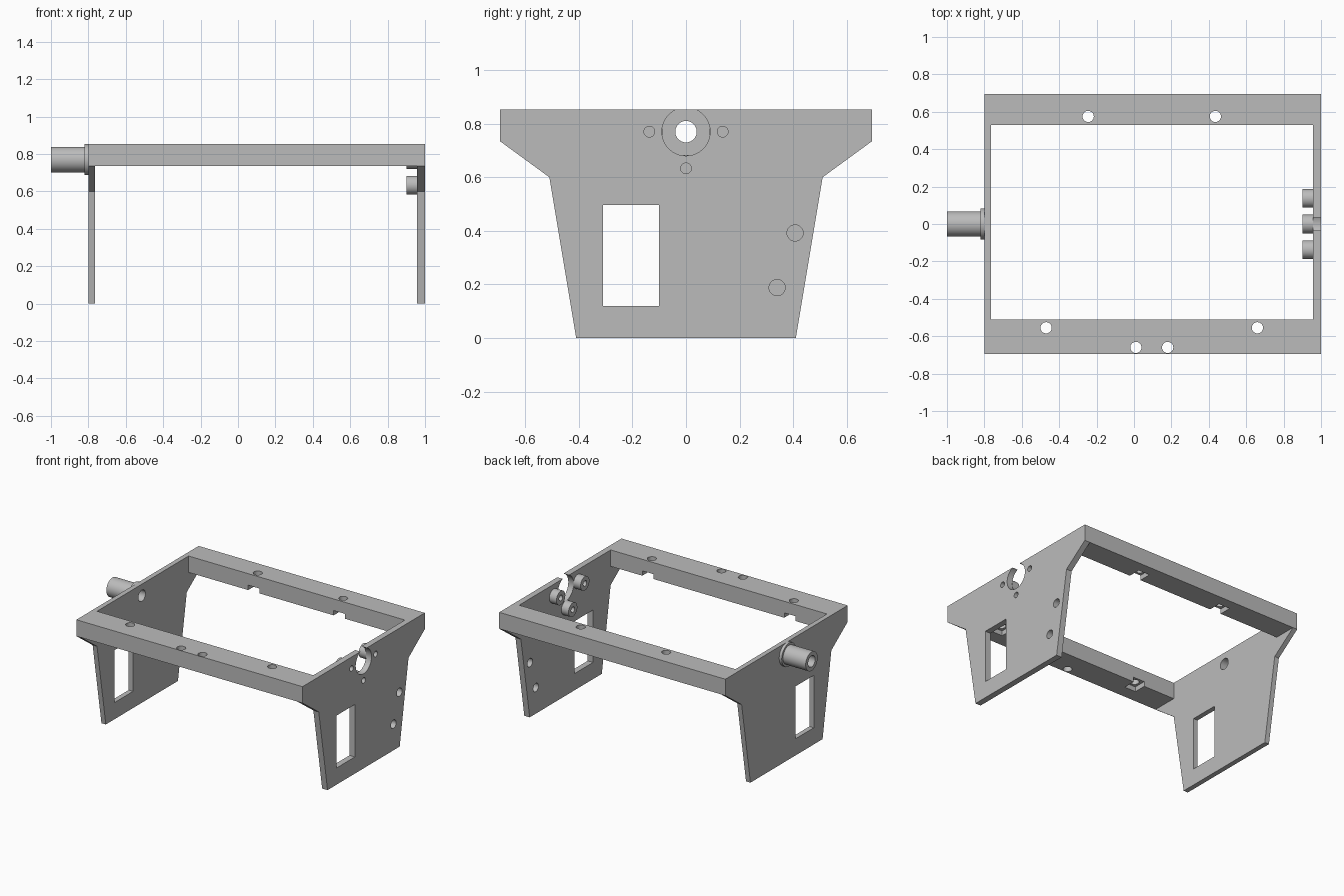
import bpy
import bmesh
from math import pi, radians
from mathutils import Matrix, Vector

old = bpy.data.objects.get("Cube")
if old:
    bpy.data.objects.remove(old, do_unlink=True)

grey = bpy.data.materials.new("mid grey")
grey.use_nodes = True
grey.diffuse_color = (0.5, 0.5, 0.5, 1)
grey.node_tree.nodes["Principled BSDF"].inputs["Base Color"].default_value = (0.5, 0.5, 0.5, 1)


def finish(bm, name):
    bmesh.ops.recalc_face_normals(bm, faces=bm.faces)
    mesh = bpy.data.meshes.new(name)
    bm.to_mesh(mesh)
    bm.free()
    mesh.materials.append(grey)
    obj = bpy.data.objects.new(name, mesh)
    bpy.context.collection.objects.link(obj)
    return obj


def box(name, low, high):
    low, high = Vector(low), Vector(high)
    bm = bmesh.new()
    bmesh.ops.create_cube(bm, size=1, matrix=Matrix.Translation((low + high) / 2)
                          @ Matrix.Diagonal((*(high - low), 1)))
    return finish(bm, name)


def rod(name, start, end, radius, sides=40):
    start, end = Vector(start), Vector(end)
    axis = end - start
    turn = axis.to_track_quat('Z', 'Y').to_matrix().to_4x4()
    bm = bmesh.new()
    bmesh.ops.create_cone(bm, cap_ends=True, segments=sides, radius1=radius, radius2=radius,
                          depth=axis.length, matrix=Matrix.Translation((start + end) / 2) @ turn)
    return finish(bm, name)


def cut(obj, *cutters, operation='DIFFERENCE'):
    bpy.context.view_layer.objects.active = obj
    for cutter in cutters:
        mod = obj.modifiers.new("cut", 'BOOLEAN')
        mod.operation = operation
        mod.solver = 'EXACT'
        mod.object = cutter
        bpy.ops.object.modifier_apply(modifier=mod.name)
        bpy.data.objects.remove(cutter, do_unlink=True)


def smooth(obj):
    bpy.ops.object.select_all(action='DESELECT')
    obj.select_set(True)
    bpy.context.view_layer.objects.active = obj
    bpy.ops.object.shade_smooth_by_angle(angle=radians(30))


RIGHT, LEFT = -0.80, 1.0            # outer faces of the side plates
IN_RIGHT, IN_LEFT = -0.765, 0.957   # inner faces
TOP, RAIL_BOTTOM = 0.853, 0.735
AXLE = 0.77                         # height of the pivot axis

# Frame: side profile run across the full width, then hollowed into plates and rails
half = [(0.41, 0), (0.51, 0.6), (0.695, RAIL_BOTTOM), (0.695, TOP)]
profile = half + [(-y, z) for y, z in reversed(half)]
bm = bmesh.new()
side = bm.faces.new([bm.verts.new((RIGHT, y, z)) for y, z in profile])
run = bmesh.ops.extrude_face_region(bm, geom=[side])
bmesh.ops.translate(bm, vec=(LEFT - RIGHT, 0, 0),
                    verts=[v for v in run["geom"] if isinstance(v, bmesh.types.BMVert)])
frame = finish(bm, "frame")
cut(frame,
    box("under_cutter", (IN_RIGHT, -1, -1), (IN_LEFT, 1, RAIL_BOTTOM)),
    box("opening_cutter", (IN_RIGHT, -0.51, 0.5), (IN_LEFT, 0.53, 1)),
    box("slot_cutter", (-1.2, -0.31, 0.12), (1.2, -0.10, 0.497)))

# Rail screw holes, with nut pockets open to the inside and below
for x, y in [(-0.245, 0.575), (0.435, 0.575), (-0.47, -0.555), (0.66, -0.555)]:
    s = 1 if y > 0 else -1
    near, far = sorted((s * 0.48, y + s * 0.045))
    cut(frame,
        rod("hole_cutter", (x, y, 0.65), (x, y, 1), 0.03),
        box("pocket_cutter", (x - 0.045, near, 0.7), (x + 0.045, far, 0.77)))
for x in (0.01, 0.18):
    cut(frame, rod("hole_cutter", (x, -0.66, 0.65), (x, -0.66, 1), 0.03))

# Left plate: bearing hole open at the top and two side holes
for y, z, r in [(0, AXLE, 0.09), (0.407, 0.392, 0.03), (0.34, 0.188, 0.03)]:
    cut(frame, rod("hole_cutter", (0.93, y, z), (1.1, y, z), r, 64))

# Screw bosses around the bearing hole
bosses = [(0.137, AXLE), (-0.137, AXLE), (0, AXLE - 0.137)]
for i, (y, z) in enumerate(bosses):
    cut(frame, rod("hole_cutter", (0.93, y, z), (1.1, y, z), 0.02))
    boss = rod(f"screw_boss_{i + 1}", (0.90, y, z), (IN_LEFT, y, z), 0.05)
    cut(boss, rod("bore_cutter", (0.85, y, z), (1.1, y, z), 0.02))
    smooth(boss)

# Right plate: hollow pivot tube with a collar
cut(frame, rod("bore_cutter", (-0.9, 0, AXLE), (-0.7, 0, AXLE), 0.04))
for name, end, radius in [("pivot_tube", -1.0, 0.068), ("pivot_collar", -0.82, 0.083)]:
    part = rod(name, (end, 0, AXLE), (RIGHT, 0, AXLE), radius, 64)
    cut(part, rod("bore_cutter", (-1.1, 0, AXLE), (-0.7, 0, AXLE),
                  0.04 if name == "pivot_tube" else 0.067))
    smooth(part)
smooth(frame)
